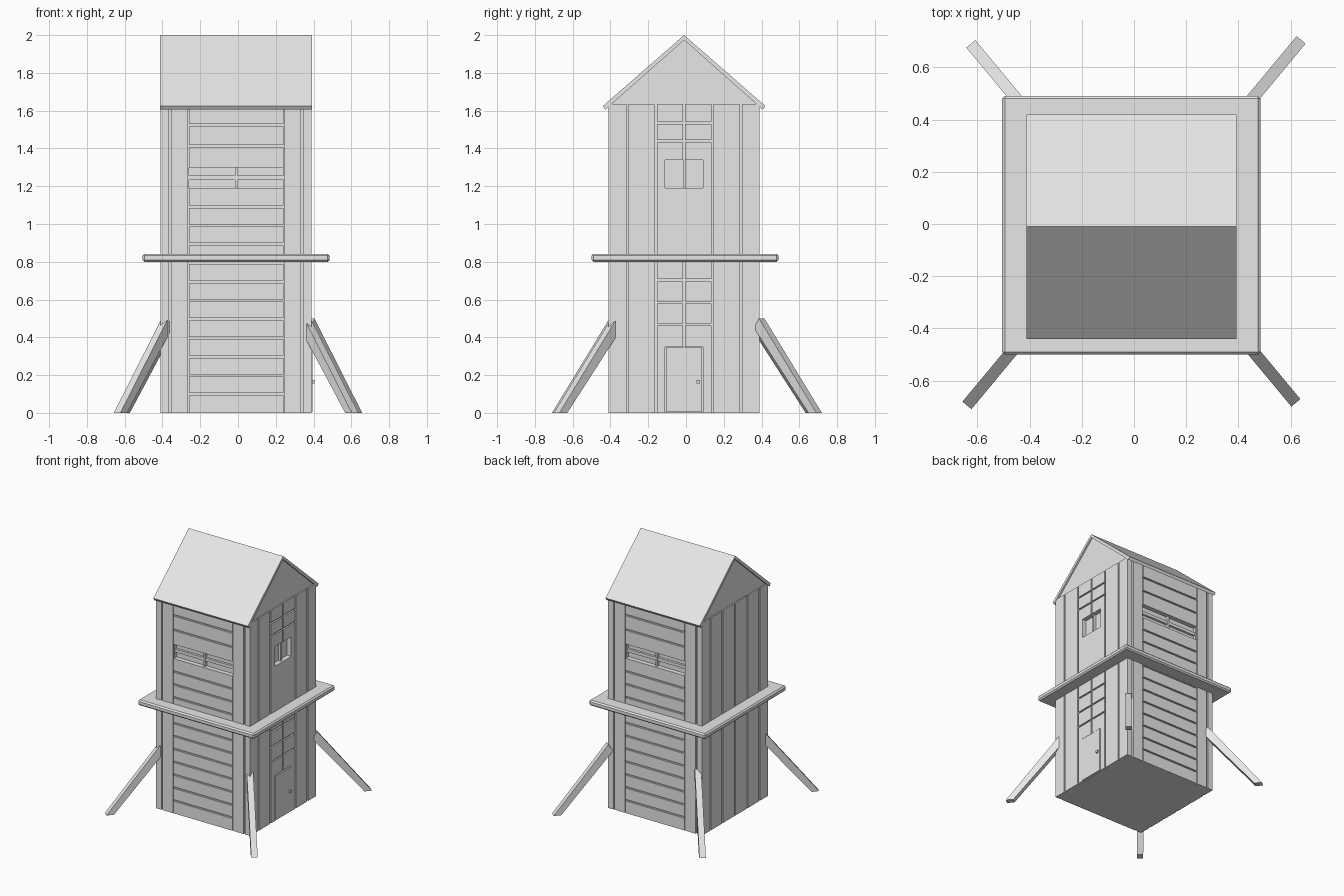
import bpy, bmesh
from mathutils import Vector

if "Cube" in bpy.data.objects:
    bpy.data.objects.remove(bpy.data.objects["Cube"])

grey = bpy.data.materials.new("light grey")
grey.use_nodes = True
grey.diffuse_color = (0.8, 0.8, 0.8, 1)
grey.node_tree.nodes["Principled BSDF"].inputs["Base Color"].default_value = grey.diffuse_color

GAP, DEPTH = 0.006, 0.012           # half groove width, groove depth
X0, X1, Y0, Y1 = -0.41, 0.39, -0.41, 0.39
TOP = 1.635


def finish(bm, name):
    bmesh.ops.recalc_face_normals(bm, faces=bm.faces)
    mesh = bpy.data.meshes.new(name)
    bm.to_mesh(mesh)
    bm.free()
    mesh.materials.append(grey)
    ob = bpy.data.objects.new(name, mesh)
    bpy.context.scene.collection.objects.link(ob)
    return ob


def add_box(bm, lo, hi):
    verts = bmesh.ops.create_cube(bm, size=1)["verts"]
    lo, hi = Vector(lo), Vector(hi)
    for v in verts:
        v.co = (lo + hi) / 2 + v.co * (hi - lo)


def box(name, lo, hi):
    bm = bmesh.new()
    add_box(bm, lo, hi)
    return finish(bm, name)


def prism(name, outline, offset):
    """Extrude a closed outline by an offset vector."""
    bm = bmesh.new()
    face = bm.faces.new([bm.verts.new(p) for p in outline])
    out = bmesh.ops.extrude_face_region(bm, geom=[face])["geom"]
    bmesh.ops.translate(bm, vec=offset, verts=[g for g in out if isinstance(g, bmesh.types.BMVert)])
    if not face.is_valid or len([f for f in bm.faces if len(f.verts) == len(outline)]) < 2:
        bmesh.ops.holes_fill(bm, edges=bm.edges)
    return finish(bm, name)


def span(side, u0, u1, z0, z1, inner, outer):
    """Corners of a slab on a wall, between two depths measured inward."""
    a, b = {"front": (Y0 + outer, Y0 + inner), "back": (Y1 - inner, Y1 - outer),
            "left": (X1 - inner, X1 - outer), "right": (X0 + outer, X0 + inner)}[side]
    if side in ("front", "back"):
        return (u0, a, z0), (u1, b, z1)
    return (a, u0, z0), (b, u1, z1)


def boards(name, side, panels):
    """One object of thin boards; each panel is u0, u1, z0, z1."""
    bm = bmesh.new()
    for u0, u1, z0, z1 in panels:
        add_box(bm, *span(side, u0, u1, z0, z1, DEPTH + 0.002, 0))
    return finish(bm, name)


def rows(u0, u1, z0, z1, n):
    """Stack of n planks with grooves between them."""
    h = (z1 - z0) / n
    return [(u0, u1, z0 + i * h + (GAP if i else 0), z0 + (i + 1) * h - (GAP if i < n - 1 else 0))
            for i in range(n)]


# Tower core with window recesses
core = box("tower_core", (X0 + DEPTH, Y0 + DEPTH, 0), (X1 - DEPTH, Y1 - DEPTH, TOP))
windows = {"front": (-0.26, 0.24, 1.19, 1.30), "back": (-0.26, 0.24, 1.19, 1.30),
           "left": (-0.11, 0.09, 1.19, 1.34)}
for side, (u0, u1, z0, z1) in windows.items():
    cutter = box("window_cutter", *span(side, u0, u1, z0, z1, 0.035, -0.05))
    cutter.hide_render = True
    mod = core.modifiers.new("recess", "BOOLEAN")
    mod.operation, mod.object, mod.solver = "DIFFERENCE", cutter, "EXACT"
    bpy.context.view_layer.objects.active = core
    bpy.ops.object.modifier_apply(modifier=mod.name)
    bpy.data.objects.remove(cutter)
    # Window bars
    um, zm = (u0 + u1) / 2, (z0 + z1) / 2
    box(side + "_window_mullion", *span(side, um - 0.007, um + 0.007, z0, z1, 0.036, 0.015))
    if side != "left":
        box(side + "_window_rail", *span(side, u0, u1, zm - 0.012, zm + 0.012, 0.036, 0.018))

# Front and back cladding: corner boards with horizontal planks between
for side in ("front", "back"):
    posts = [(X0, -0.36 - GAP, 0, TOP), (-0.36 + GAP, -0.26 - GAP, 0, TOP),
             (0.24 + GAP, 0.34 - GAP, 0, TOP), (0.34 + GAP, X1, 0, TOP)]
    planks = rows(-0.26, 0.24, 0, 1.19, 12) + rows(-0.26, 0.24, 1.30, TOP, 3)
    boards(side + "_wall_boards", side, posts + planks)

# Plain gable wall: full-height vertical boards
edges = [Y0, -0.31, -0.16, -0.01, 0.14, 0.29, Y1]
columns = [(a + (GAP if i else 0), b - (GAP if i < 5 else 0), 0, TOP)
           for i, (a, b) in enumerate(zip(edges, edges[1:]))]
boards("right_wall_boards", "right", columns)

# Door wall: vertical boards outside, short panels above door and window
c0, c1, mid = -0.16 + GAP, 0.14 - GAP, -0.01
panels = columns[:2] + columns[4:]
for z0, z1, n in ((0.35, 0.82, 4), (1.34, TOP, 3)):
    panels += rows(c0, mid - GAP, z0, z1, n) + rows(mid + GAP, c1, z0, z1, n)
panels.append((c0, c1, 0.82, 1.19))
for z0, z1 in ((0, 0.35), (1.19, 1.34)):
    panels += [(c0, -0.11, z0, z1), (0.09, c1, z0, z1)]
boards("left_wall_boards", "left", panels)

# Door and handle
box("door", *span("left", -0.105, 0.085, 0.004, 0.345, 0.02, -0.004))
box("door_handle", *span("left", 0.056, 0.074, 0.155, 0.173, 0.01, -0.016))

# Gable block, slightly set back under the roof ends
prism("gable", [(X0 + 0.01, Y0, TOP), (X0 + 0.01, Y1, TOP), (X0 + 0.01, -0.01, 1.978)],
      (X1 - X0 - 0.02, 0, 0))

# Pitched roof sheet
prism("roof", [(X0 - 0.002, y, z) for y, z in
               ((-0.44, 1.625), (-0.01, 2.0), (0.42, 1.625), (0.407, 1.605),
                (-0.01, 1.974), (-0.427, 1.605))], (X1 - X0 + 0.004, 0, 0))

# Bevelled gallery slab
gallery = box("gallery", (-0.505, -0.50, 0.80), (0.485, 0.49, 0.842))
bevel = gallery.modifiers.new("bevel", "BEVEL")
bevel.width, bevel.segments = 0.01, 1

# Splayed corner braces with level feet
for name, tip in (("front_right", (-0.64, -0.695)), ("front_left", (0.62, -0.685)),
                  ("back_left", (0.64, 0.705)), ("back_right", (-0.625, 0.69))):
    sx, sy = (1 if t > 0 else -1 for t in tip)
    out = Vector((0.64 * sx, 0.77 * sy, 0))
    across = Vector((-out.y, out.x, 0)) * 0.045
    foot = Vector((*tip, 0)) - across / 2
    outline = [foot, foot - out * 0.055, foot - out * 0.43 + Vector((0, 0, 0.45)),
               foot - out * 0.395 + Vector((0, 0, 0.50))]
    prism(name + "_brace", outline, across)
